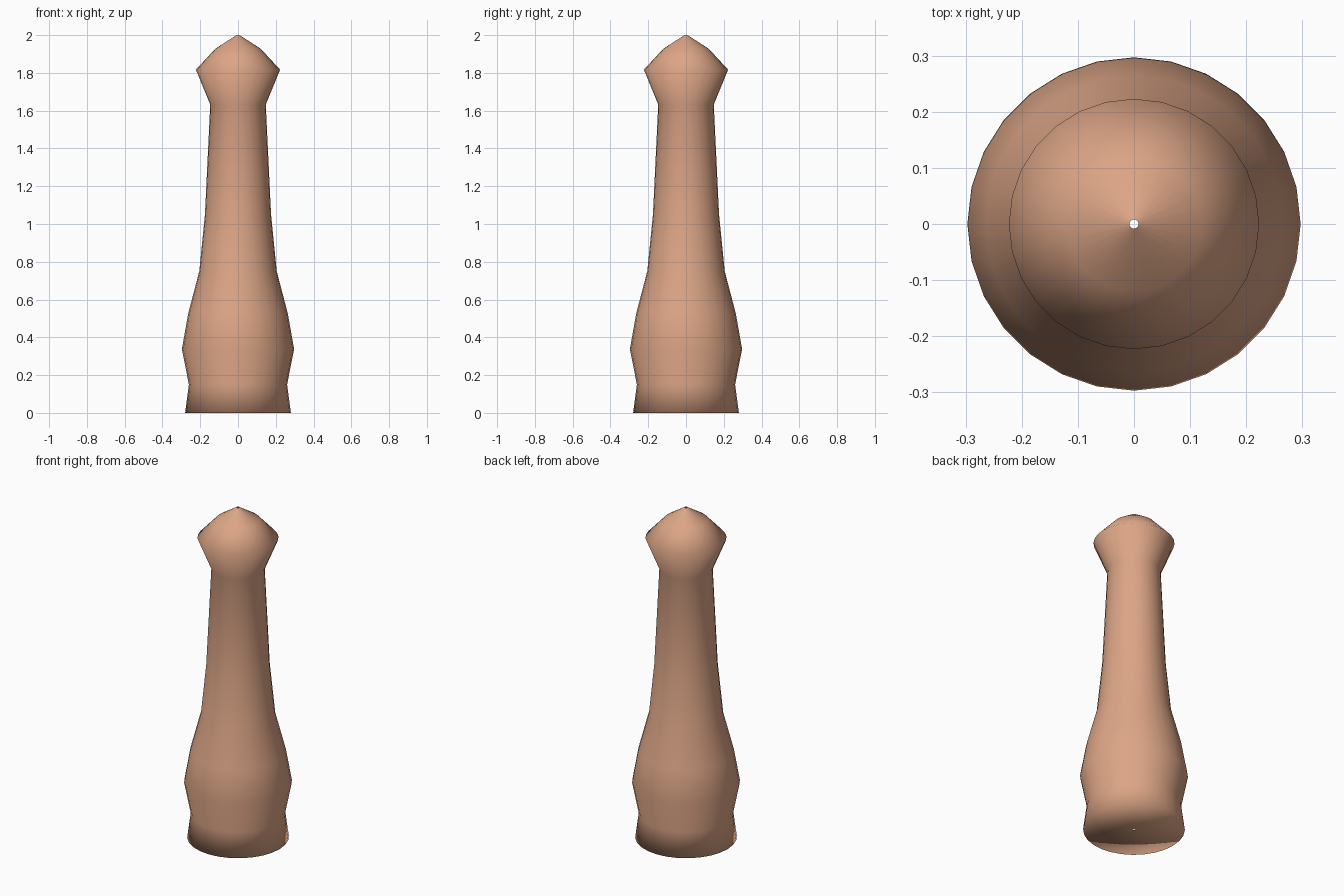
import bpy, bmesh
from math import cos, sin, tau

if "Cube" in bpy.data.objects:
    bpy.data.objects.remove(bpy.data.objects["Cube"])

SIDES = 28

# Half profile (radius, height): base, belly, neck, pointed cap; tiny open bore at both ends
PROFILE = [(0.008, 0), (0.28, 0), (0.26, 0.15), (0.297, 0.337), (0.264, 0.525),
           (0.205, 0.75), (0.175, 1.05), (0.147, 1.632), (0.223, 1.817),
           (0.12, 1.928), (0.008, 2.0)]


def lathe(name, profile, sides, color):
    bm = bmesh.new()
    rings = [[bm.verts.new((r * cos(tau * i / sides), r * sin(tau * i / sides), z))
              for i in range(sides)] for r, z in profile]
    for low, high in zip(rings, rings[1:]):
        for i in range(sides):
            j = (i + 1) % sides
            face = bm.faces.new((low[i], low[j], high[j], high[i]))
            face.smooth = True
    mesh = bpy.data.meshes.new(name)
    bm.to_mesh(mesh)
    bm.free()
    mat = bpy.data.materials.new(name + "_material")
    mat.diffuse_color = color
    mat.use_nodes = True
    mat.node_tree.nodes["Principled BSDF"].inputs["Base Color"].default_value = mat.diffuse_color
    mesh.materials.append(mat)
    obj = bpy.data.objects.new(name, mesh)
    bpy.context.collection.objects.link(obj)
    return obj


# Turned post, smooth shaded all over
lathe("turned_post", PROFILE, SIDES, (0.72, 0.38, 0.24, 1))
